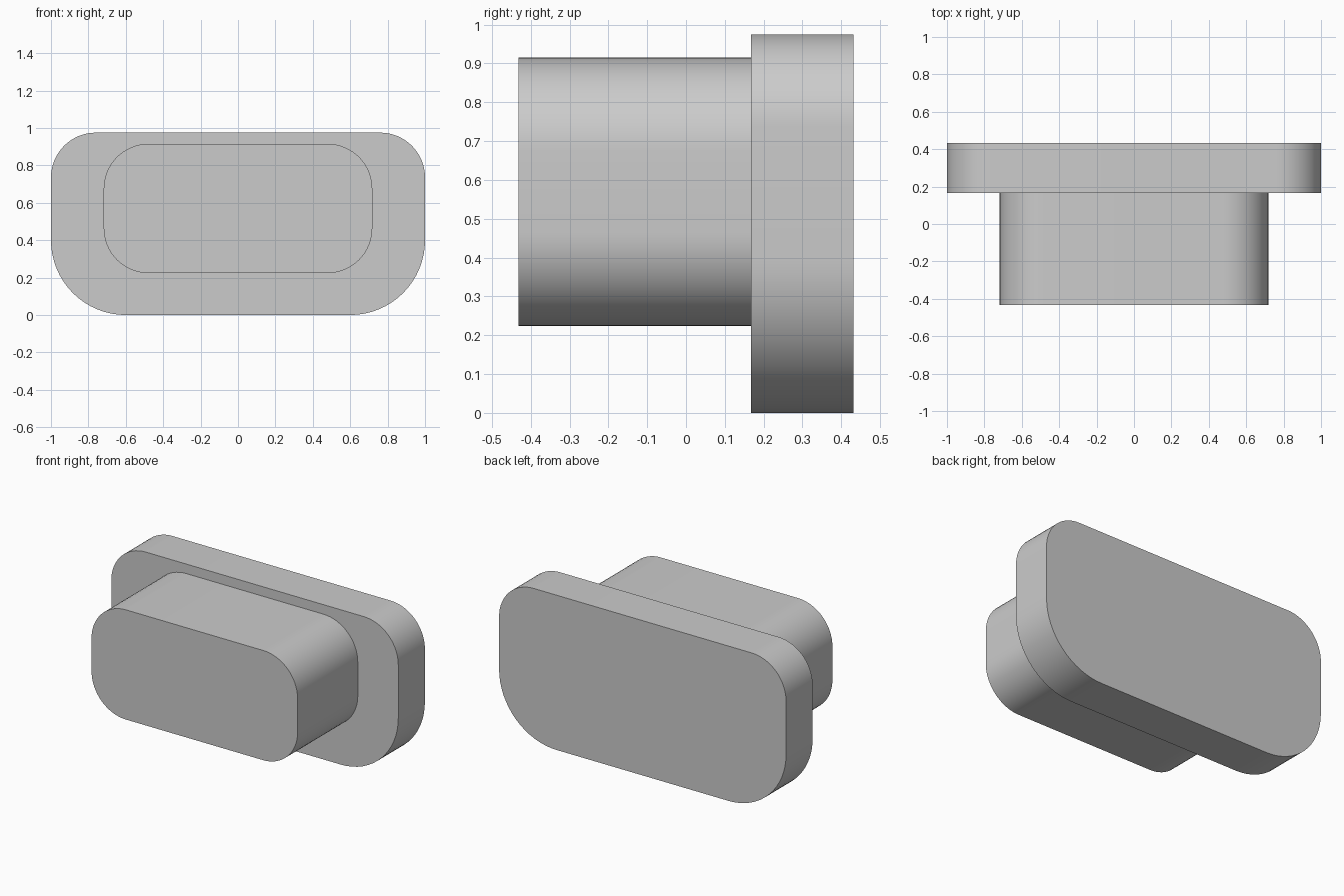
import bpy
import bmesh
from math import sin, cos, pi, radians

cube = bpy.data.objects.get("Cube")
if cube:
    bpy.data.objects.remove(cube, do_unlink=True)

grey = bpy.data.materials.new("plain_grey")
grey.use_nodes = True
colour = (0.6, 0.6, 0.6, 1)
grey.diffuse_color = colour
grey.node_tree.nodes["Principled BSDF"].inputs["Base Color"].default_value = colour


def rounded_outline(half_width, bottom, top, low_radius, high_radius, steps=16):
    """Rounded rectangle in x and z, with its own radius at top and bottom."""
    corners = [
        (half_width - high_radius, top - high_radius, high_radius),
        (high_radius - half_width, top - high_radius, high_radius),
        (low_radius - half_width, bottom + low_radius, low_radius),
        (half_width - low_radius, bottom + low_radius, low_radius),
    ]
    points = []
    for quarter, (cx, cz, r) in enumerate(corners):
        for i in range(steps + 1):
            a = (quarter + i / steps) * pi / 2
            points.append((cx + r * cos(a), cz + r * sin(a)))
    return points


def extruded_part(name, outline, front, back):
    bm = bmesh.new()
    face = bm.faces.new([bm.verts.new((x, front, z)) for x, z in outline])
    result = bmesh.ops.extrude_face_region(bm, geom=[face], use_keep_orig=True)
    moved = [v for v in result["geom"] if isinstance(v, bmesh.types.BMVert)]
    bmesh.ops.translate(bm, verts=moved, vec=(0, back - front, 0))
    bmesh.ops.recalc_face_normals(bm, faces=bm.faces)
    mesh = bpy.data.meshes.new(name)
    bm.to_mesh(mesh)
    bm.free()
    mesh.materials.append(grey)
    obj = bpy.data.objects.new(name, mesh)
    bpy.context.collection.objects.link(obj)
    bpy.ops.object.select_all(action="DESELECT")
    obj.select_set(True)
    bpy.context.view_layer.objects.active = obj
    bpy.ops.object.shade_smooth_by_angle(angle=radians(30))
    return obj


# Wide back plate with larger lower corners
extruded_part("back_plate", rounded_outline(1, 0, 0.975, 0.4, 0.24), 0.167, 0.432)

# Narrower block projecting forward
extruded_part("front_block", rounded_outline(0.718, 0.224, 0.915, 0.24, 0.24), -0.432, 0.167)
